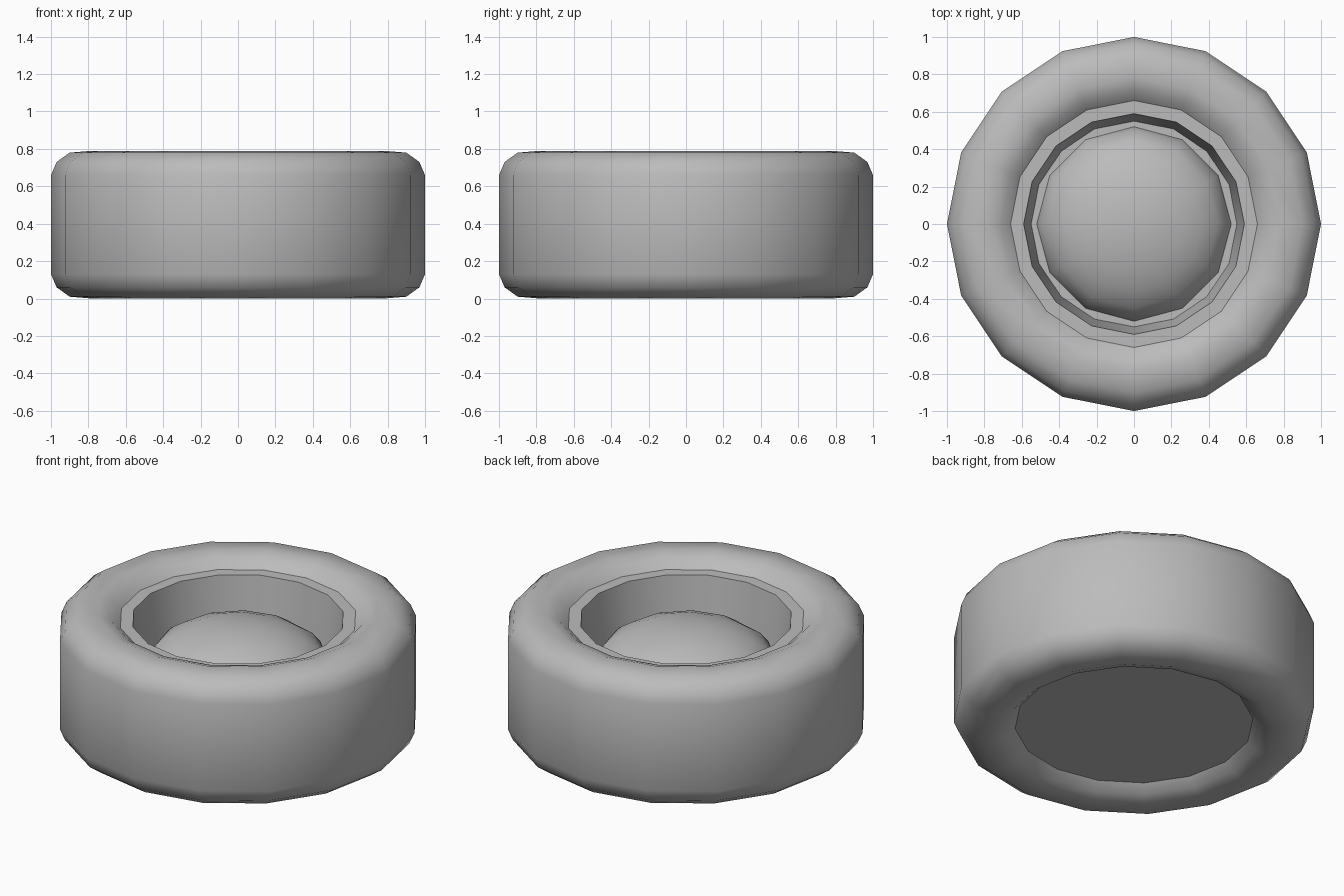
import bpy, bmesh, math

default = bpy.data.objects.get("Cube")
if default:
    bpy.data.objects.remove(default, do_unlink=True)

grey = bpy.data.materials.new("plain_grey")
grey.use_nodes = True
COLOUR = (0.5, 0.5, 0.5, 1)
grey.diffuse_color = COLOUR
grey.node_tree.nodes["Principled BSDF"].inputs["Base Color"].default_value = COLOUR


def lathe(name, profile, sides):
    """Spin (radius, z) points round the z axis; radius 0 makes a pole."""
    bm = bmesh.new()
    rings = []
    for r, z in profile:
        count = sides if r > 0 else 1
        rings.append([bm.verts.new((r * math.cos(math.tau * i / sides),
                                    r * math.sin(math.tau * i / sides), z))
                      for i in range(count)])
    for a, b in zip(rings, rings[1:]):
        for i in range(sides):
            j = (i + 1) % sides
            quad = [a[i % len(a)], a[j % len(a)], b[j % len(b)], b[i % len(b)]]
            bm.faces.new(list(dict.fromkeys(quad)))
    mesh = bpy.data.meshes.new(name)
    bm.to_mesh(mesh)
    bm.free()
    mesh.materials.append(grey)
    obj = bpy.data.objects.new(name, mesh)
    bpy.context.collection.objects.link(obj)
    bpy.ops.object.select_all(action="DESELECT")
    obj.select_set(True)
    bpy.context.view_layer.objects.active = obj
    bpy.ops.object.shade_smooth_by_angle(angle=math.radians(35))
    return obj


HEIGHT = 0.79
FLOOR = 0.42

# Tyre: rounded shoulder, mirrored about mid height
shoulder = [(1, 0.66), (0.97, 0.73), (0.9, 0.78), (0.78, 0.79), (0.71, 0.765), (0.66, 0.72)]
lower = [(r, HEIGHT - z) for r, z in reversed(shoulder)]
lathe("tyre", lower + shoulder, 16)

# Rim: flat lip, tapered well and floor
lathe("rim", [(0.66, 0.72), (0.59, 0.72), (0.55, FLOOR), (0, FLOOR)], 16)

# Flat back plate
lathe("back_plate", [(0, HEIGHT - 0.72), (0.66, HEIGHT - 0.72)], 16)

# Domed hub cap
dome = [(0.52 * math.cos(t), FLOOR + 0.26 * math.sin(t))
        for t in (math.pi / 2 * i / 6 for i in range(6))]
lathe("hub_cap", dome + [(0, FLOOR + 0.26)], 12)
